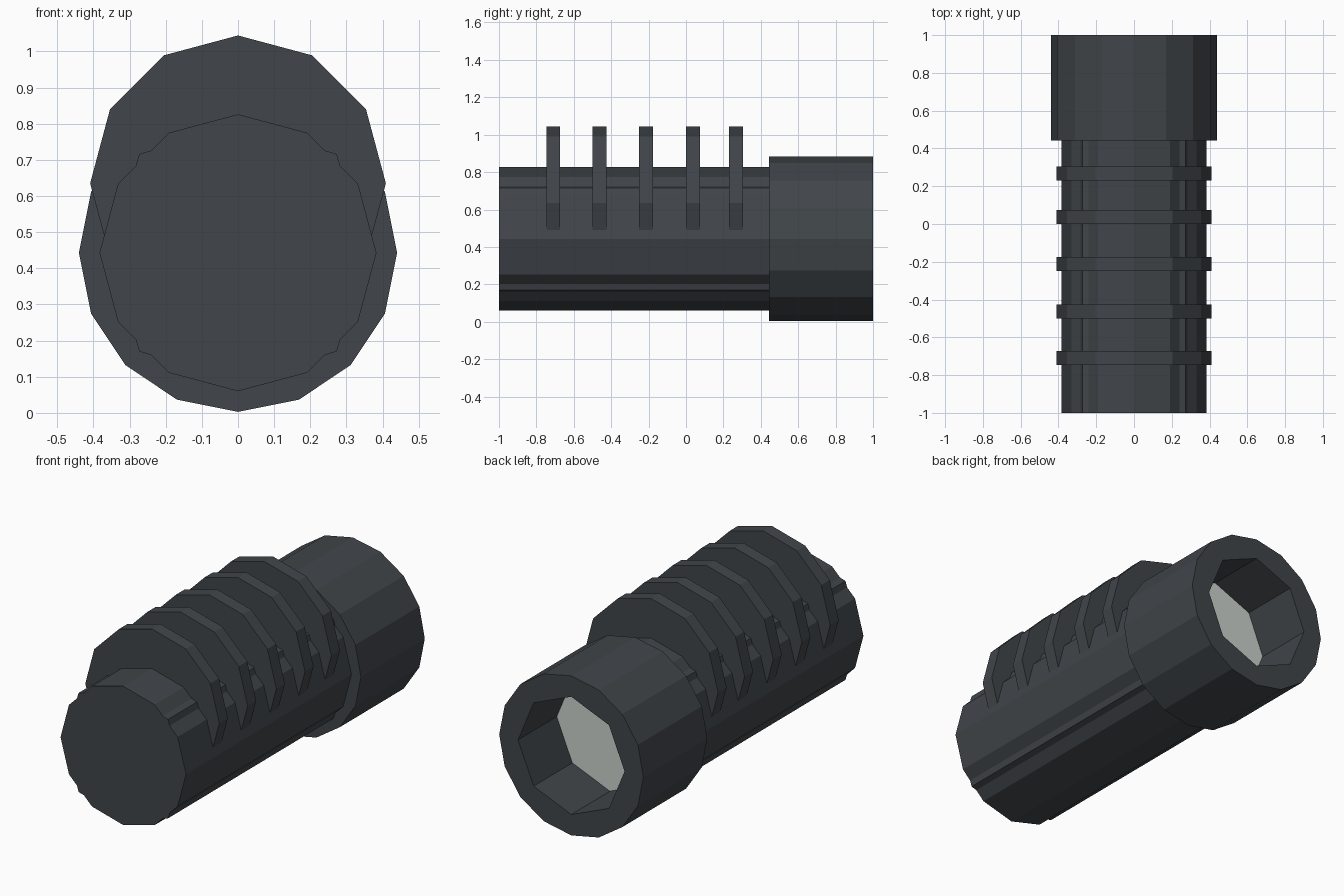
import bpy, bmesh, math

if "Cube" in bpy.data.objects:
    bpy.data.objects.remove(bpy.data.objects["Cube"])


def material(name, rgb):
    m = bpy.data.materials.new(name)
    m.diffuse_color = (*rgb, 1)
    m.use_nodes = True
    m.node_tree.nodes["Principled BSDF"].inputs["Base Color"].default_value = m.diffuse_color
    return m


DARK = material("dark gunmetal", (0.052, 0.060, 0.068))
LENS = material("pale lens", (0.60, 0.64, 0.60))


def ring(radius, sides, z):
    """Regular outline in the xz plane with a vertex at the top."""
    return [(radius * math.sin(2 * math.pi * i / sides),
             z + radius * math.cos(2 * math.pi * i / sides)) for i in range(sides)]


def finish(name, bm, mat):
    bmesh.ops.recalc_face_normals(bm, faces=bm.faces)
    mesh = bpy.data.meshes.new(name)
    bm.to_mesh(mesh)
    bm.free()
    mesh.materials.append(mat)
    ob = bpy.data.objects.new(name, mesh)
    bpy.context.collection.objects.link(ob)
    return ob


def prism(name, outline, y0, y1, mat):
    """Extrude an xz outline along y."""
    bm = bmesh.new()
    face = bm.faces.new([bm.verts.new((x, y0, z)) for x, z in outline])
    out = bmesh.ops.extrude_face_region(bm, geom=[face])
    verts = [g for g in out["geom"] if isinstance(g, bmesh.types.BMVert)]
    bmesh.ops.translate(bm, verts=verts, vec=(0, y1 - y0, 0))
    return finish(name, bm, mat)


AXIS = 0.443

# Main barrel: twelve sides with a small ridge on each diagonal flat
R = 0.383
outline = []
for i, (x, z) in enumerate(ring(R, 12, AXIS)):
    outline.append((x, z))
    if i % 3 == 1:
        a = math.radians(30 * i + 15)
        flat = R * math.cos(math.radians(15))
        for off, r in ((-0.03, flat), (0, R + 0.003), (0.03, flat)):
            outline.append((r * math.sin(a) + off * math.cos(a),
                            AXIS + r * math.cos(a) - off * math.sin(a)))
prism("barrel", outline, -1, 0.5, DARK)

# Cooling fins, set higher than the barrel
for n, y in enumerate((-0.71, -0.463, -0.213, 0.037, 0.267)):
    prism(f"cooling_fin_{n + 1}", ring(0.409, 12, 0.635), y - 0.037, y + 0.037, DARK)

# Rear collar with an octagonal recess
front, back, floor = 0.443, 1.0, 0.66
head = prism("rear_collar", ring(0.44, 16, AXIS), front, back, DARK)
cutter = prism("recess_cutter", ring(0.325, 8, AXIS), floor, back + 0.1, DARK)
cutter.hide_render = True
cutter.hide_viewport = True
cut = head.modifiers.new("recess", "BOOLEAN")
cut.object = cutter
cut.operation = "DIFFERENCE"
cut.solver = "EXACT"

# Pale lens plate at the bottom of the recess
prism("lens", ring(0.324, 8, AXIS), floor - 0.002, floor + 0.004, LENS)
